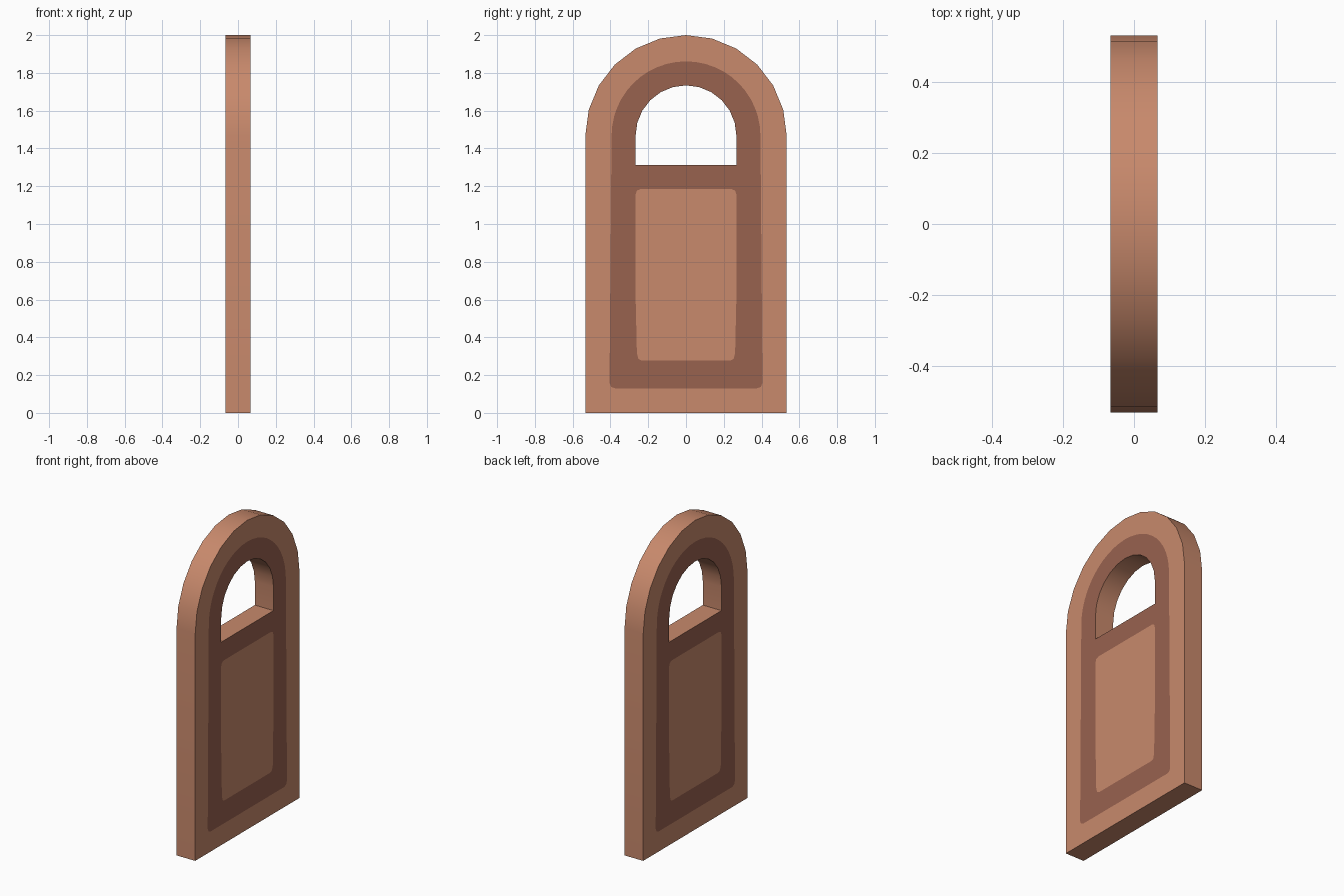
import bpy, bmesh, math

if "Cube" in bpy.data.objects:
    bpy.data.objects.remove(bpy.data.objects["Cube"])

HALF_T, SPRING = 0.0667, 1.467


def material(name, rgb):
    m = bpy.data.materials.new(name)
    m.diffuse_color = (*rgb, 1)
    m.use_nodes = True
    m.node_tree.nodes["Principled BSDF"].inputs["Base Color"].default_value = m.diffuse_color
    return m


def arch(r, n):
    """Semicircle from +y to -y above the spring line."""
    return [(r * math.cos(math.pi * i / n), SPRING + r * math.sin(math.pi * i / n))
            for i in range(n + 1)]


def mirrored(right):
    """Close an outline from its right half."""
    return right + [(-y, z) for y, z in reversed(right)]


# Outlines in (y, z)
outer = [(-0.533, 0), (0.533, 0)] + arch(0.533, 12)
window = [(-0.267, 1.313), (0.267, 1.313)] + arch(0.267, 12)
band = [(-0.405, 0.16), (-0.397, 0.138), (-0.375, 0.13),
        (0.375, 0.13), (0.397, 0.138), (0.405, 0.16)] + arch(0.394, 24)
panel = mirrored([(0.235, 0.277), (0.252, 0.285), (0.26, 0.315), (0.267, 0.62),
                  (0.267, 1.155), (0.26, 1.177), (0.24, 1.185)])

bm = bmesh.new()


def ring(outline, x):
    return [bm.verts.new((x, y, z)) for y, z in outline]


def region(loops, x, mat):
    """Flat fill between an outline and its holes."""
    edges = []
    for loop in loops:
        vs = ring(loop, x)
        edges += [bm.edges.new((vs[i - 1], vs[i])) for i in range(len(vs))]
    res = bmesh.ops.triangle_fill(bm, use_beauty=True, use_dissolve=False, edges=edges)
    for f in res["geom"]:
        if isinstance(f, bmesh.types.BMFace):
            f.material_index = mat


def walls(outline):
    """Edge faces through the thickness."""
    a, b = ring(outline, -HALF_T), ring(outline, HALF_T)
    for i in range(len(a)):
        bm.faces.new((a[i - 1], a[i], b[i], b[i - 1]))


# Both faces: rim, dark inlaid band, lower panel
for x in (-HALF_T, HALF_T):
    region([outer, band], x, 0)
    region([band, panel, window], x, 1)
    region([panel], x, 0)
# Outer edge and window opening
walls(outer)
walls(window)

bmesh.ops.remove_doubles(bm, verts=bm.verts, dist=0.0005)
bmesh.ops.recalc_face_normals(bm, faces=bm.faces)
mesh = bpy.data.meshes.new("arched_door")
bm.to_mesh(mesh)
bm.free()
mesh.materials.append(material("light wood", (0.578, 0.251, 0.150)))
mesh.materials.append(material("dark wood", (0.314, 0.122, 0.078)))
door = bpy.data.objects.new("arched_door", mesh)
bpy.context.collection.objects.link(door)

bpy.context.view_layer.objects.active = door
door.select_set(True)
bpy.ops.object.shade_smooth_by_angle(angle=math.radians(35))
